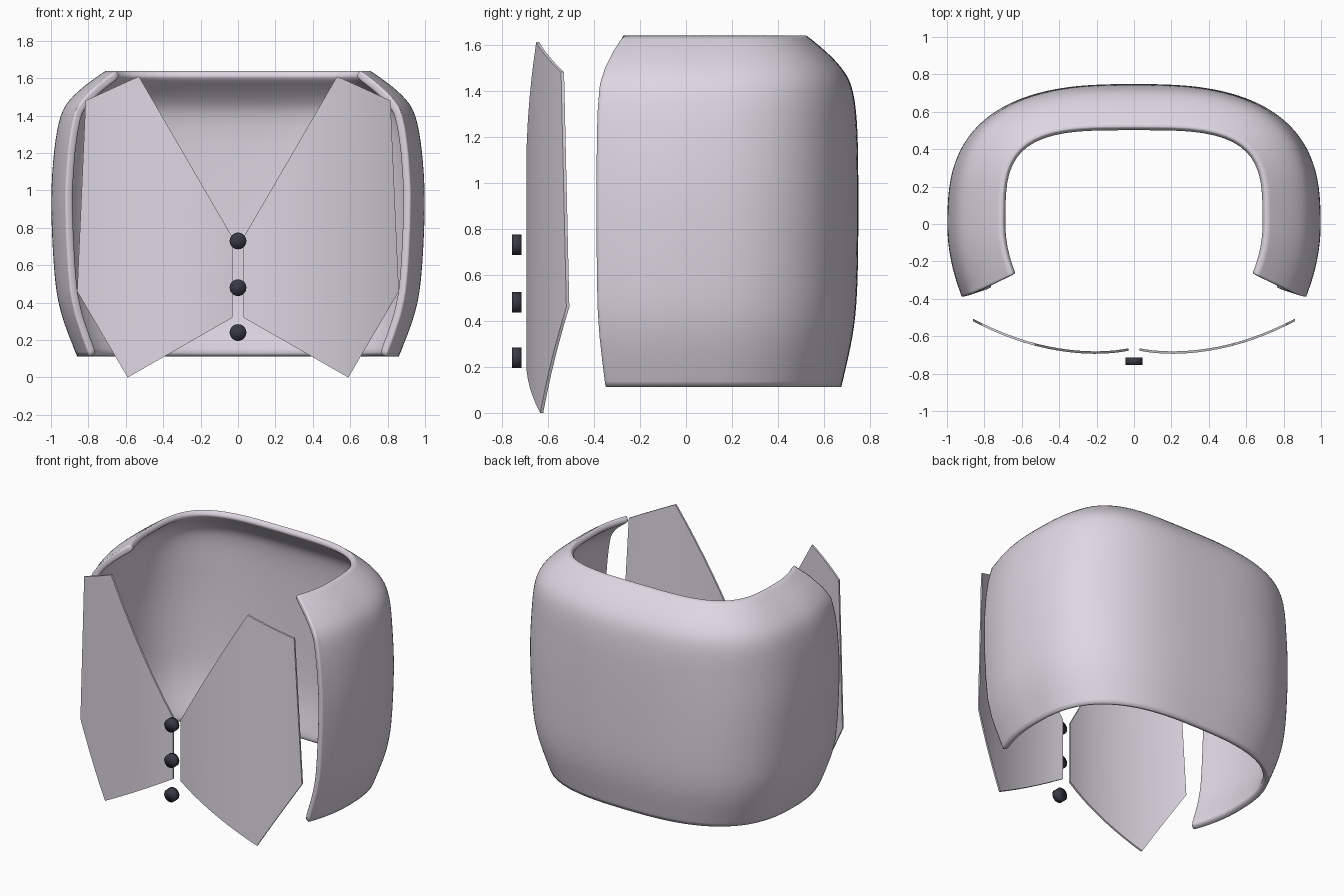
import bpy, bmesh, math

if "Cube" in bpy.data.objects:
    bpy.data.objects.remove(bpy.data.objects["Cube"])

cloth = bpy.data.materials.new("cloth")
cloth.diffuse_color = (0.72, 0.68, 0.76, 1)
cloth.use_nodes = True
cloth.node_tree.nodes["Principled BSDF"].inputs["Base Color"].default_value = cloth.diffuse_color
dark = bpy.data.materials.new("dark_button")
dark.diffuse_color = (0.04, 0.04, 0.06, 1)
dark.use_nodes = True
dark.node_tree.nodes["Principled BSDF"].inputs["Base Color"].default_value = dark.diffuse_color

def make_object(name, bm):
    mesh = bpy.data.meshes.new(name)
    bm.to_mesh(mesh)
    bm.free()
    mesh.materials.append(cloth)
    ob = bpy.data.objects.new(name, mesh)
    bpy.context.collection.objects.link(ob)
    for p in mesh.polygons:
        p.use_smooth = True
    return ob

def smooth_by_angle(ob, degrees=35):
    bpy.ops.object.select_all(action='DESELECT')
    ob.select_set(True)
    bpy.context.view_layer.objects.active = ob
    bpy.ops.object.shade_smooth_by_angle(angle=math.radians(degrees))

# Plan curve of the wrap: two nearly straight sides and a squarish back
def plan_curve(n):
    half = [(1 - 0.08 * (y / 0.39) ** 2, y) for y in (-0.39, -0.33, -0.26, -0.18, -0.09)]
    steps = 14
    for i in range(steps + 1):
        a = math.pi / 2 * i / steps
        half.append((math.cos(a) ** (2 / n) if i < steps else 0,
                     0.75 * math.sin(a) ** (2 / n)))
    return half + [(-x, y) for x, y in reversed(half[:-1])]

# Back wrap: height, x scale, y scale, squareness
rows = [(0.11, .86, .90, 2.7), (0.22, .905, .935, 2.7), (0.33, .945, .967, 2.7),
        (0.45, .973, .988, 2.7), (0.6, .987, .997, 2.7), (0.8, .998, 1, 2.7),
        (1.0, 1.002, 1, 2.7), (1.2, .987, .997, 2.7), (1.32, .97, .987, 2.8),
        (1.43, .944, .963, 2.9), (1.5, .89, .905, 3.1), (1.57, .81, .815, 3.3),
        (1.642, .705, .695, 3.5)]
bm = bmesh.new()
grid = [[bm.verts.new((x * kx, y * ky, z)) for x, y in plan_curve(n)]
        for z, kx, ky, n in rows]
for lo, hi in zip(grid, grid[1:]):
    for j in range(len(lo) - 1):
        bm.faces.new((lo[j], lo[j + 1], hi[j + 1], hi[j]))
wrap = make_object("vest_back", bm)
solid = wrap.modifiers.new("thickness", 'SOLIDIFY')
solid.thickness, solid.offset = 0.045, -1
solid.edge_crease_outer, solid.edge_crease_inner = 0.9, 0.3
solid.edge_crease_rim = 0.8
sub = wrap.modifiers.new("smooth", 'SUBSURF')
sub.levels = sub.render_levels = 2

# Front panels: flat outline, sliced into strips, thickened, bowed and mirrored
def bow_y(x):
    d = x - 0.2
    if d < 0:
        return -.694 + 0.55 * d * d
    return -.694 + 0.40 * d * d + 0.0 * d

outline = [(.03, .75), (.03, .32), (.59, 0), (.86, .46), (.815, 1.48), (.53, 1.61)]
bm = bmesh.new()
bm.faces.new([bm.verts.new((x, 0, z)) for x, z in outline])
for i in range(1, 14):
    bmesh.ops.bisect_plane(bm, geom=bm.verts[:] + bm.edges[:] + bm.faces[:],
                           plane_co=(0.034 + 0.06 * i, 0, 0), plane_no=(1, 0, 0))
back = bmesh.ops.extrude_face_region(bm, geom=bm.faces[:], use_keep_orig=True)
for v in [g for g in back["geom"] if isinstance(g, bmesh.types.BMVert)]:
    v.co.y = 0.013
for v in bm.verts:
    v.co.y += bow_y(v.co.x)
bmesh.ops.recalc_face_normals(bm, faces=bm.faces)
panels = make_object("front_panels", bm)
smooth_by_angle(panels)
panels.modifiers.new("mirror", 'MIRROR')

# Buttons
for i, z in enumerate((0.24, 0.48, 0.73)):
    bpy.ops.mesh.primitive_cylinder_add(vertices=20, radius=0.045, depth=0.04,
                                        location=(0, -0.735, z),
                                        rotation=(math.pi / 2, 0, 0))
    button = bpy.context.object
    button.name = f"button_{i + 1}"
    button.data.materials.append(dark)
    bpy.ops.object.shade_smooth()
